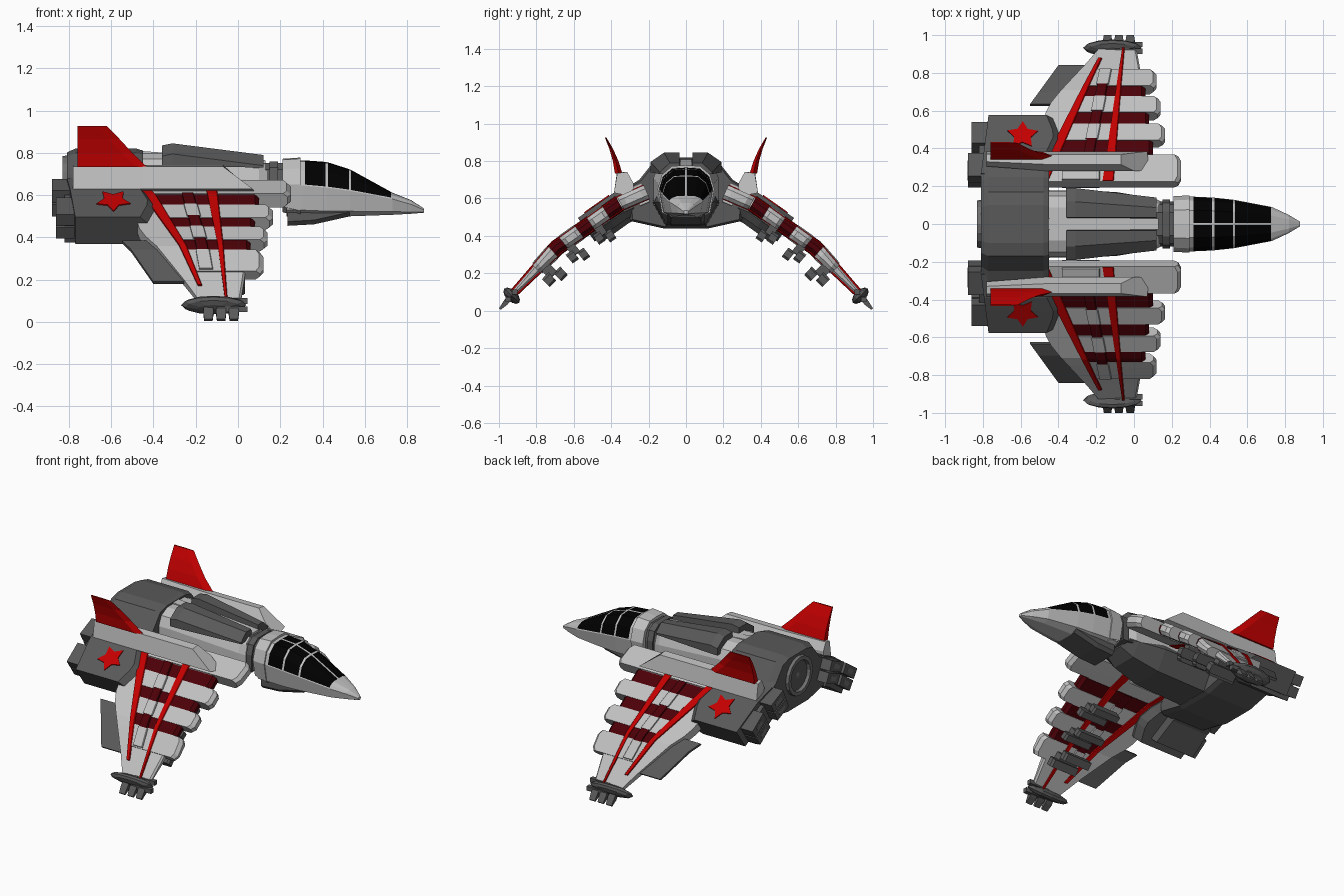
import bpy, bmesh, math
from mathutils import Vector

if "Cube" in bpy.data.objects:
    bpy.data.objects.remove(bpy.data.objects["Cube"])

def material(name, rgb):
    m = bpy.data.materials.new(name)
    m.diffuse_color = (*rgb, 1)
    m.use_nodes = True
    m.node_tree.nodes["Principled BSDF"].inputs["Base Color"].default_value = m.diffuse_color
    return m

LIGHT = material("light_grey", (0.53, 0.53, 0.53))
DARK = material("dark_grey", (0.1, 0.1, 0.1))
MID = material("mid_grey", (0.16, 0.16, 0.16))
RED = material("red", (0.55, 0.0, 0.0))
MAROON = material("dark_red", (0.07, 0.0, 0.002))
BLACK = material("canopy_black", (0.0, 0.0, 0.0))

def finish(name, bm, mats, mirror=False):
    bmesh.ops.recalc_face_normals(bm, faces=bm.faces)
    me = bpy.data.meshes.new(name)
    bm.to_mesh(me)
    bm.free()
    for m in mats:
        me.materials.append(m)
    ob = bpy.data.objects.new(name, me)
    bpy.context.collection.objects.link(ob)
    if mirror:
        mod = ob.modifiers.new("mirror", 'MIRROR')
        mod.use_axis = (False, True, False)
    return ob

def loft_bm(rings):
    bm = bmesh.new()
    vs = [[bm.verts.new(p) for p in r] for r in rings]
    n = len(rings[0])
    for a, b in zip(vs, vs[1:]):
        for i in range(n):
            j = (i + 1) % n
            bm.faces.new((a[i], a[j], b[j], b[i]))
    bm.faces.new(vs[0])
    bm.faces.new(vs[-1])
    return bm

def loft(name, rings, mat, mirror=False):
    return finish(name, loft_bm(rings), [mat], mirror)

def sym(x, half):
    """Closed ring at x from half a section listed top to bottom."""
    return [(x, y, z) for y, z in half] + [(x, -y, z) for y, z in reversed(half)]

# ---- drooping wing surface: span curve (y, z), normals and half thickness
KNOTS = [(.20, .64), (.36, .57), (.53, .45), (.69, .337), (.83, .19), (.94, .075)]

def lerp_table(y, table):
    for a, b in zip(table, table[1:]):
        if y <= b[0] or b is table[-1]:
            t = (y - a[0]) / (b[0] - a[0])
            return [p + (q - p) * t for p, q in zip(a[1:], b[1:])]

def knot_normals():
    seg = [Vector((a[1] - b[1], b[0] - a[0])).normalized() for a, b in zip(KNOTS, KNOTS[1:])]
    nn = [seg[0]] + [(p + q).normalized() for p, q in zip(seg, seg[1:])] + [seg[-1]]
    return [(k[0], k[1], n.x, n.y) for k, n in zip(KNOTS, nn)]

TABLE = knot_normals()

def half_thick(y):
    return lerp_table(y, [(.2, .033), (.7, .03), (.94, .012)])[0]

def on_wing(x, y, off):
    z, ny, nz = lerp_table(y, TABLE)
    n = Vector((ny, nz)).normalized()
    return (x, y + n.x * off, z + n.y * off)

def plate(name, mat, y0, y1, back, front, d=0.0, lo=None, hi=None, nose=0.004, steps=6):
    """Slab following the wing; back/front are (x at y0, x at y1) or functions of y."""
    ys = {round(y0 + (y1 - y0) * i / steps, 4) for i in range(steps + 1)}
    ys |= {k[0] for k in KNOTS if y0 < k[0] < y1}
    def val(v, y):
        return v(y) if callable(v) else v[0] + (v[1] - v[0]) * (y - y0) / (y1 - y0)
    rings = []
    for y in sorted(ys):
        a, b, t = val(back, y), val(front, y), half_thick(y)
        l = -t - d if lo is None else lo
        h = t + d if hi is None else hi
        c = min(nose, (h - l) * .35)
        sec = [(a, l), (a, h), (b - nose, h), (b, h - c), (b, l + c), (b - nose, l)]
        rings.append([on_wing(x, y, o) for x, o in sec])
    return loft(name, rings, mat, True)

def rear_x(y):
    return -.42 + .48 * (y - .36)

def front_x(y):
    return -.12 + .115 * (y - .36)

def rib_x(y):
    return -.24 + .2 * (y - .36)

# ---- wings
plate("wing", LIGHT, .21, .94, lambda y: lerp_table(y, [(.2, -.46), (.5, -.48), (.56, -.475), (.64, -.43), (.84, -.25), (.94, -.17)])[0],
      lambda y: lerp_table(y, [(.2, .08), (.45, .07), (.8, .035), (.94, .01)])[0], nose=.01, steps=14)
plate("wing_flap", DARK, .63, .835, (-.55, -.40), (-.40, -.22), lo=-.008, hi=.008)
for i, (a, b, fx) in enumerate([(.355, .43, .10), (.505, .575, .08), (.65, .715, .06)]):
    plate(f"dark_band_{i}", MAROON, a, b, lambda y: rear_x(y) + .01, (fx, fx), d=.003, nose=.02)
    plate(f"band_rib_{i}", MAROON, a, b, lambda y: rib_x(y) - .025, lambda y: rib_x(y) + .03, d=.014)
for i, (a, b, fx) in enumerate([(.21, .35, .25), (.425, .51, .165), (.57, .655, .14), (.71, .80, .12)]):
    def tip(y, a=a, b=b, fx=fx):
        u = abs(2 * (y - a) / (b - a) - 1)
        return fx - .016 * max(0, u - .6) * 2.5
    plate(f"wing_blade_{i}", LIGHT, a, b, lambda y: rear_x(y) + .01, tip, d=.006, nose=.02, steps=10)
    if i:
        plate(f"blade_rib_{i}", LIGHT, a + .005, b - .005, lambda y: rib_x(y) - .03, lambda y: rib_x(y) + .035, d=.016)

# red stripes running along the span
for nm, f, w, end in (("rear", rear_x, .034, .86), ("front", front_x, .027, .94)):
    def hw(y, w=w):
        return w * (1.1 - .9 * (y - .2) / .74)
    plate(nm + "_red_stripe", RED, .212, end, lambda y: f(y) - hw(y), lambda y: f(y) + hw(y), d=.010, steps=14)

# inner root box between the stripes
plate("root_box", LIGHT, .215, .27, (-.38, -.38), (-.18, -.18), d=.025)

# ---- engine nacelles, nozzles and star
def nacelle_front(y):
    return rear_x(y) - max(0, y - .44) * .9
plate("nacelle", DARK, .24, .54, (-.81, -.77), nacelle_front, lo=-.09, hi=.065, nose=.04, steps=8)
plate("nacelle_belly", DARK, .32, .50, (-.82, -.82), (-.5, -.48), lo=-.115, hi=.03, nose=.06)
for i, (a, b, x) in enumerate([(.23, .35, -.88), (.40, .51, -.86)]):
    for j, (l, h) in enumerate([(-.085, -.02), (-.01, .055)]):
        plate(f"nozzle_{i}_{j}", DARK, a, b, (x, x), (-.72, -.72), lo=l, hi=h)
        plate(f"nozzle_slot_{i}_{j}", MID, a + .03, b - .03, (x - .001, x - .001), (x + .01, x + .01), lo=l + .018, hi=h - .018)

bm = bmesh.new()
star = []
for off in (.06, .071):
    ring = []
    for k in range(10):
        r, t = (.085 if k % 2 == 0 else .046), math.pi * k / 5 + .3
        ring.append(bm.verts.new(on_wing(-.59 + r * math.cos(t), .435 + .82 * r * math.sin(t), off)))
    star.append(ring)
for k in range(10):
    j = (k + 1) % 10
    bm.faces.new((star[0][k], star[0][j], star[1][j], star[1][k]))
bm.faces.new(star[1])
finish("star", bm, [RED], True)

# ---- guns under the wings
for i, y in enumerate((.49, .64, .77)):
    plate(f"gun_mount_{i}", DARK, y - .02, y + .02, (-.15, -.15), (-.02, -.02), lo=-.09, hi=0, steps=1)
    for j, s in enumerate((-.024, .024)):
        plate(f"gun_barrel_{i}_{j}", DARK, y + s - .018, y + s + .018, (-.18 + s, -.18 + s), (.01 + s, .01 + s),
              lo=-.13 + s * .5, hi=-.07 + s * .5, nose=.012, steps=1)

# ---- wing tips
bm = bmesh.new()
bmesh.ops.create_uvsphere(bm, u_segments=12, v_segments=6, radius=1)
d, n = Vector((0, .69, -.72)), Vector((0, .72, .69))
for v in bm.verts:
    c = v.co.copy()
    v.co = Vector((-.115 + .155 * c.x, .932, .08)) + n * (.055 * c.y) + d * (.03 * c.z)
finish("wingtip_disc", bm, [DARK], True)
for i, x in enumerate((-.14, -.08, -.02)):
    rings = [[(x + sx * w, y + .72 * o, z + .69 * o) for sx, o in ((-1, -t), (1, -t), (1, t), (-1, t))]
             for y, z, w, t in ((.92, .095, .018, .016), (.965, .042, .024, .014), (.995, .009, .02, .006))]
    loft(f"wingtip_claw_{i}", rings, DARK, True)
for i, (y, z) in enumerate(((.915, .1), (.95, .06))):
    rings = [[(x, y + a, z + b) for a, b in ((-.014, -.014), (.014, -.014), (.014, .014), (-.014, .014))] for x in (-.1, .045)]
    loft(f"wingtip_barrel_{i}", rings, DARK, True)

# ---- tail fins and their fairings
rear = [(.31, .62), (.305, .69), (.33, .742), (.37, .735), (.385, .63)]
mid = [(.285, .61), (.28, .68), (.315, .742), (.368, .735), (.385, .63)]
loft("fin_fairing", [[(-.78, y, z) for y, z in rear], [(-.45, y, z) for y, z in mid],
                     [(f, y, z) for (y, z), f in zip(mid, (.08, .0, -.07, -.07, .07))]], LIGHT, True)
rings = []
for z, y, t, f in ((.733, .36, .02, -.43), (.80, .376, .015, -.50), (.865, .40, .01, -.56), (.927, .43, .004, -.62)):
    rings.append([(-.76, y - t, z), (-.76, y + t, z), (f - .05, y + t, z), (f, y, z), (f - .05, y - t, z)])
loft("tail_fin", rings, RED, True)

# ---- rear body with round exhaust
HUMP = [(.10, .82), (.17, .80), (.25, .70), (.315, .66), (.30, .48), (.12, .44)]
def hump(x, s):
    return sym(x, [(y * s, .64 + (z - .64) * s) for y, z in HUMP])
loft("rear_body", [hump(-.81, .9), hump(-.77, 1), hump(-.48, 1), hump(-.45, .95)], DARK)
prof = [(-.79, .13), (-.83, .125), (-.83, .10), (-.79, .09), (-.815, .0001)]
rings = [[(x, r * math.cos(k * math.pi / 8), .66 + r * math.sin(k * math.pi / 8)) for k in range(16)] for x, r in prof]
loft("exhaust_ring", rings, MID)

# ---- fuselage, keel and top plates
def fus(x, w, zt, zb):
    return sym(x, [(w * .5, zt), (w * .85, zt - .03), (w, zt - .09), (w, zb)])
loft("fuselage", [fus(-.51, .175, .80, .56), fus(-.36, .175, .80, .56), fus(.10, .14, .757, .58), fus(.14, .12, .745, .59)], LIGHT)
def keel(x, w, zt, zb):
    return sym(x, [(w * .9, zt), (w, zt - .04), (w * .6, zb)])
loft("keel", [keel(-.5, .18, .62, .45), keel(-.1, .17, .62, .46), keel(.08, .14, .62, .50), keel(.16, .11, .62, .55)], DARK)
def top_plate(x, zt, zb, w):
    return [(x, .03, zb), (x, .035, zt), (x, w * .62, zt), (x, w, zt - .05), (x, w, zb)]
loft("top_plate", [top_plate(-.36, .835, .74, .19), top_plate(-.31, .845, .74, .19), top_plate(.12, .79, .73, .14)], DARK, True)
loft("top_spine", [sym(x, [(.03, z), (.03, .7)]) for x, z in ((-.5, .812), (.13, .765))], LIGHT)

# ---- neck
loft("neck", [fus(.08, .12, .752, .57), fus(.23, .12, .752, .57)], DARK)
loft("neck_rib", [fus(.15, .13, .76, .56), fus(.19, .13, .76, .56)], DARK)

# ---- nose with canopy panes inset into the upper faces
def nose_ring(x, w, zb, zm, zt):
    h = zt - zm
    half = [(w * .5, zt - .04 * h), (w * .85, zm + .6 * h), (w, zm), (w * .85, zb + .2 * (zm - zb)), (w * .45, zb)]
    return [(x, 0, zt)] + sym(x, half)
NOSE = [(.23, .145, .50, .645, .765), (.31, .145, .50, .645, .765), (.42, .14, .497, .635, .757),
        (.53, .128, .50, .62, .722), (.73, .09, .507, .582, .612), (.82, .048, .512, .556, .576), (.88, .012, .517, .53, .537)]
bm = loft_bm([nose_ring(*s) for s in NOSE])
belt = lambda x: lerp_table(x, [(s[0], s[3]) for s in NOSE])[0]
bm.normal_update()
for x0, x1 in ((.31, .42), (.42, .53), (.53, .73)):
    for side in (-1, 1):
        panes = []
        for f in bm.faces:
            c = f.calc_center_median()
            if len(f.verts) == 4 and x0 < c.x < x1 and c.y * side > 0 and c.z > belt(c.x) + .005 and f.material_index == 0 \
                    and max(v.co.x for v in f.verts) - min(v.co.x for v in f.verts) > x1 - x0 - .005:
                panes.append(f)
        bmesh.ops.inset_region(bm, faces=panes, thickness=.006, use_even_offset=True)
        for f in panes:
            f.material_index = 1
finish("nose_and_canopy", bm, [LIGHT, BLACK])
loft("collar", [nose_ring(.21, .147, .52, .65, .772), nose_ring(.295, .152, .495, .65, .778)], LIGHT)
loft("chin_block", [sym(x, [(.10, .53), (.10, zb + .02), (.08, zb)]) for x, zb in ((.235, .455), (.36, .462), (.53, .50))], DARK)
